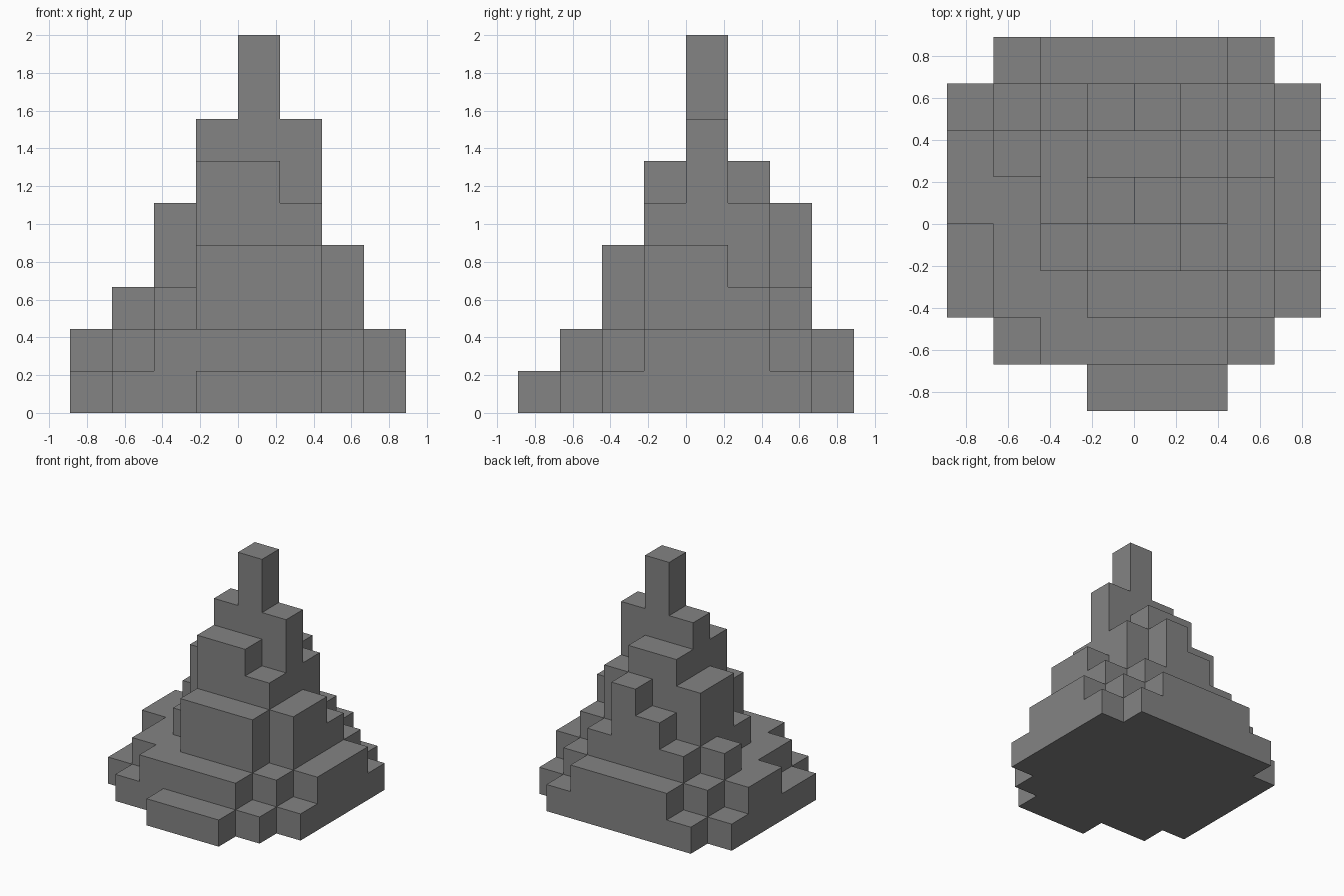
import bpy
import bmesh

default_cube = bpy.data.objects.get("Cube")
if default_cube:
    bpy.data.objects.remove(default_cube, do_unlink=True)

UNIT = 2 / 9  # edge of one block

# Number of stacked blocks per column: rows run front to back, columns along +x
HEIGHTS = [
    "00011100",
    "01222210",
    "12244421",
    "12366542",
    "22579742",
    "23566532",
    "12345321",
    "01222210",
]
HALF = len(HEIGHTS) / 2


def height(col, row):
    inside = 0 <= row < len(HEIGHTS) and 0 <= col < len(HEIGHTS)
    return int(HEIGHTS[row][col]) if inside else 0


def add_quad(bm, corners):
    bm.faces.new([bm.verts.new(((x - HALF) * UNIT, (y - HALF) * UNIT, z * UNIT))
                  for x, y, z in corners])


def add_column(bm, col, row):
    top = height(col, row)
    if not top:
        return
    square = [(col, row), (col + 1, row), (col + 1, row + 1), (col, row + 1)]
    # Top and underside
    add_quad(bm, [(x, y, top) for x, y in square])
    add_quad(bm, [(x, y, 0) for x, y in reversed(square)])
    # Exposed walls, one block at a time, above each neighbouring column
    for side, (dx, dy) in enumerate([(0, -1), (1, 0), (0, 1), (-1, 0)]):
        a, b = square[side], square[(side + 1) % len(square)]
        for z in range(height(col + dx, row + dy), top):
            add_quad(bm, [(*a, z), (*b, z), (*b, z + 1), (*a, z + 1)])


# Stepped block tower
bm = bmesh.new()
for row in range(len(HEIGHTS)):
    for col in range(len(HEIGHTS)):
        add_column(bm, col, row)
bmesh.ops.remove_doubles(bm, verts=bm.verts, dist=UNIT / 100)
# Merge coplanar squares into clean flat faces
bmesh.ops.dissolve_limit(bm, angle_limit=0.01, verts=bm.verts, edges=bm.edges)

mesh = bpy.data.meshes.new("stepped_tower")
bm.to_mesh(mesh)
bm.free()
tower = bpy.data.objects.new("stepped_tower", mesh)
bpy.context.collection.objects.link(tower)

# Stone grey
grey = bpy.data.materials.new("stone_grey")
grey.use_nodes = True
color = (0.23, 0.23, 0.23, 1)
grey.diffuse_color = color
shader = next(n for n in grey.node_tree.nodes if n.type == "BSDF_PRINCIPLED")
shader.inputs["Base Color"].default_value = color
mesh.materials.append(grey)
